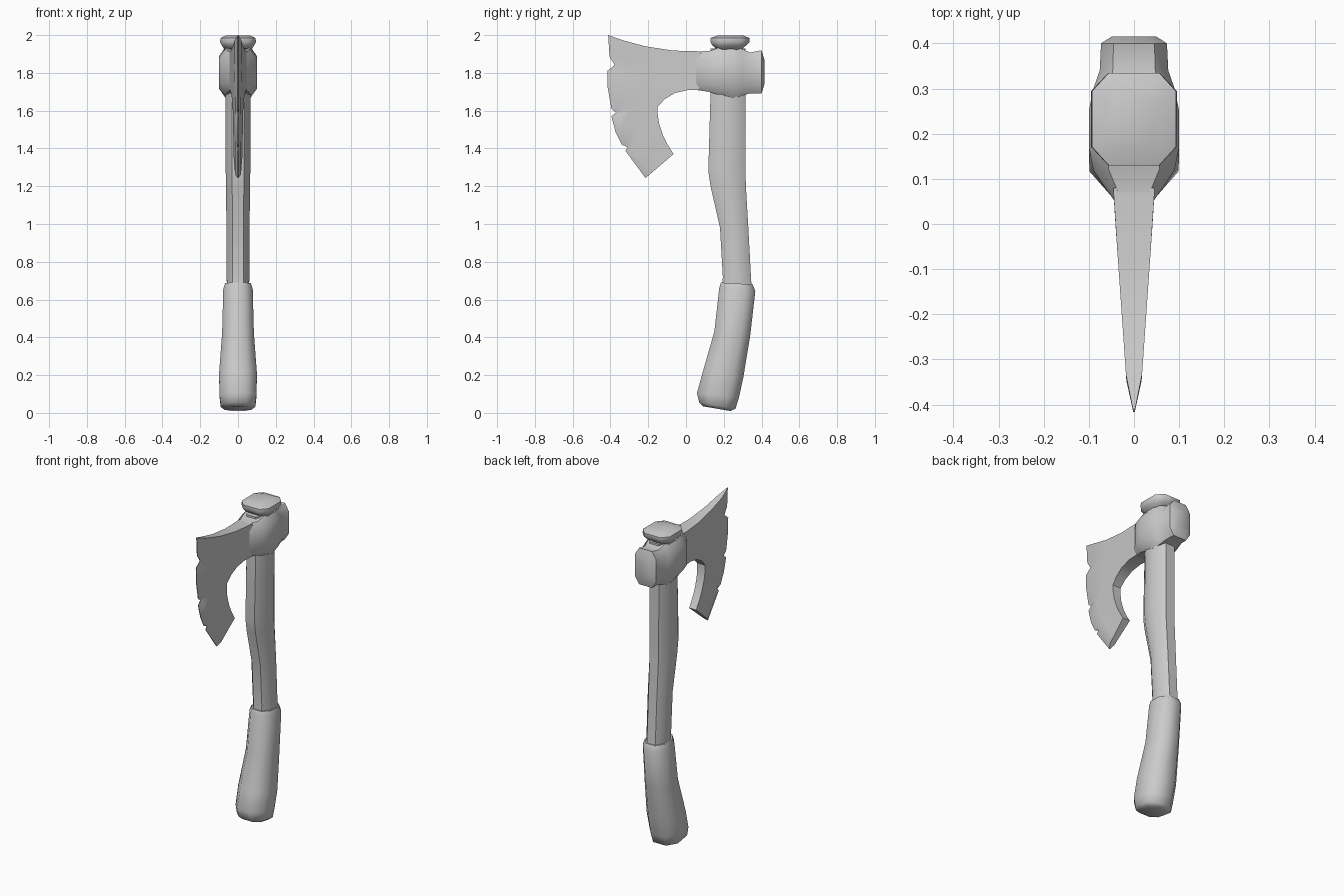
import bpy, bmesh, math

cube = bpy.data.objects.get("Cube")
if cube:
    bpy.data.objects.remove(cube)

grey = bpy.data.materials.new("plain grey")
grey.use_nodes = True
grey.diffuse_color = (0.6, 0.6, 0.6, 1)
grey.node_tree.nodes["Principled BSDF"].inputs["Base Color"].default_value = (0.6, 0.6, 0.6, 1)


def finish(name, bm, angle):
    """Turn a bmesh into a smooth-shaded object with crisp hard edges."""
    bmesh.ops.recalc_face_normals(bm, faces=bm.faces)
    mesh = bpy.data.meshes.new(name)
    bm.to_mesh(mesh)
    bm.free()
    mesh.materials.append(grey)
    ob = bpy.data.objects.new(name, mesh)
    bpy.context.collection.objects.link(ob)
    bpy.ops.object.select_all(action='DESELECT')
    ob.select_set(True)
    bpy.context.view_layer.objects.active = ob
    bpy.ops.object.shade_smooth_by_angle(angle=math.radians(angle))
    return ob


def octagon(cut):
    """Unit octagon; cut is how far the flats reach towards the corners."""
    c = cut
    return [(1, -c), (1, c), (c, 1), (-c, 1), (-1, c), (-1, -c), (-c, -1), (c, -1)]


def loft(name, rings, angle):
    """Skin a list of point rings and cap both ends."""
    bm = bmesh.new()
    loops = [[bm.verts.new(p) for p in ring] for ring in rings]
    n = len(loops[0])
    for a, b in zip(loops, loops[1:]):
        for i in range(n):
            j = (i + 1) % n
            bm.faces.new((a[i], a[j], b[j], b[i]))
    bm.faces.new(loops[0])
    bm.faces.new(loops[-1])
    return finish(name, bm, angle)


def upright_ring(y0, y1, z0, z1, half, cut=0.48):
    """Ring around the handle, from front (y0, z0) to back (y1, z1)."""
    return [(half * u, (y0 + y1) / 2 + v * (y1 - y0) / 2, (z0 + z1) / 2 + v * (z1 - z0) / 2)
            for u, v in octagon(cut)]


# Handle shaft
shaft = [(.19, .35, .66, .66, .058), (.195, .345, .72, .70, .06), (.18, .33, .98, .98, .061),
         (.13, .317, 1.2, 1.2, .064), (.118, .315, 1.28, 1.28, .065),
         (.13, .315, 1.69, 1.69, .066), (.13, .315, 1.93, 1.93, .066)]
loft("handle_shaft", [upright_ring(*s) for s in shaft], 50)

# Thicker grip with a slanted butt
grip = [(.09, .235, .035, .01, .07), (.07, .262, .055, .022, .092), (.058, .28, .105, .08, .098),
        (.09, .303, .22, .185, .1), (.15, .34, .43, .41, .084),
        (.176, .367, .66, .645, .078), (.185, .353, .69, .68, .068)]
loft("handle_grip", [upright_ring(*s) for s in grip], 50)

# Knob on top of the handle
knob = [(.17, .29, 1.92, 1.92, .07), (.14, .318, 1.945, 1.945, .085), (.13, .335, 1.962, 1.962, .095),
        (.13, .335, 1.985, 1.985, .093), (.17, .30, 1.999, 1.999, .06)]
loft("handle_knob", [upright_ring(*s, cut=.6) for s in knob], 50)

# Head: socket around the handle and the hammer poll behind it
socket = [(.05, 1.914, 1.71, .043), (.12, 1.915, 1.70, .09), (.17, 1.932, 1.685, .1),
          (.25, 1.943, 1.662, .1), (.30, 1.925, 1.68, .09), (.34, 1.908, 1.692, .076),
          (.40, 1.92, 1.692, .073), (.415, 1.87, 1.74, .05)]
loft("head_socket", [[(h * u, y, (t + b) / 2 + v * (t - b) / 2) for u, v in octagon(.62)]
                     for y, t, b, h in socket], 40)

# Blade: each row runs from the inner outline to the notched cutting edge
edge = [(-.412, 2.0), (-.405, 1.885), (-.378, 1.842), (-.416, 1.81), (-.415, 1.725), (-.395, 1.61),
        (-.37, 1.59), (-.395, 1.57), (-.373, 1.487), (-.34, 1.42), (-.31, 1.407), (-.32, 1.386),
        (-.214, 1.243)]
inner = [(.08, 1.914), (.08, 1.85), (.08, 1.78), (.08, 1.708), (.01, 1.709), (-.06, 1.693),
         (-.114, 1.66), (-.15, 1.62), (-.15, 1.58), (-.142, 1.53), (-.12, 1.465), (-.10, 1.425),
         (-.066, 1.37)]
steps = [0, .3, .6, .84, 1]


def thickness(y, z, f):
    if f == 1:
        return .002
    base = .016 + .03 * max(0, min(1, (y + .36) / .43))
    return base * min(1, .6 + (z - 1.3))


bm = bmesh.new()
sides = {1: [], -1: []}
for i, (a, b) in enumerate(zip(inner, edge)):
    sag = .026 * max(0, 1 - i / 4)
    for side, rows in sides.items():
        row = []
        for f in steps:
            y = a[0] + (b[0] - a[0]) * f
            z = a[1] + (b[1] - a[1]) * f - sag * 4 * f * (1 - f)
            row.append(bm.verts.new((side * thickness(y, z, f), y, z)))
        rows.append(row)
for rows in sides.values():
    for p, q in zip(rows, rows[1:]):
        for k in range(len(steps) - 1):
            bm.faces.new((p[k], p[k + 1], q[k + 1], q[k]))


def rim(rows):
    """Vertices around the outside of one blade face."""
    return (rows[0] + [r[-1] for r in rows[1:-1]] + rows[-1][::-1]
            + [r[0] for r in rows[-2:0:-1]])


left, right = rim(sides[1]), rim(sides[-1])
for k in range(len(left)):
    m = (k + 1) % len(left)
    bm.faces.new((left[k], left[m], right[m], right[k]))
finish("axe_blade", bm, 35)
